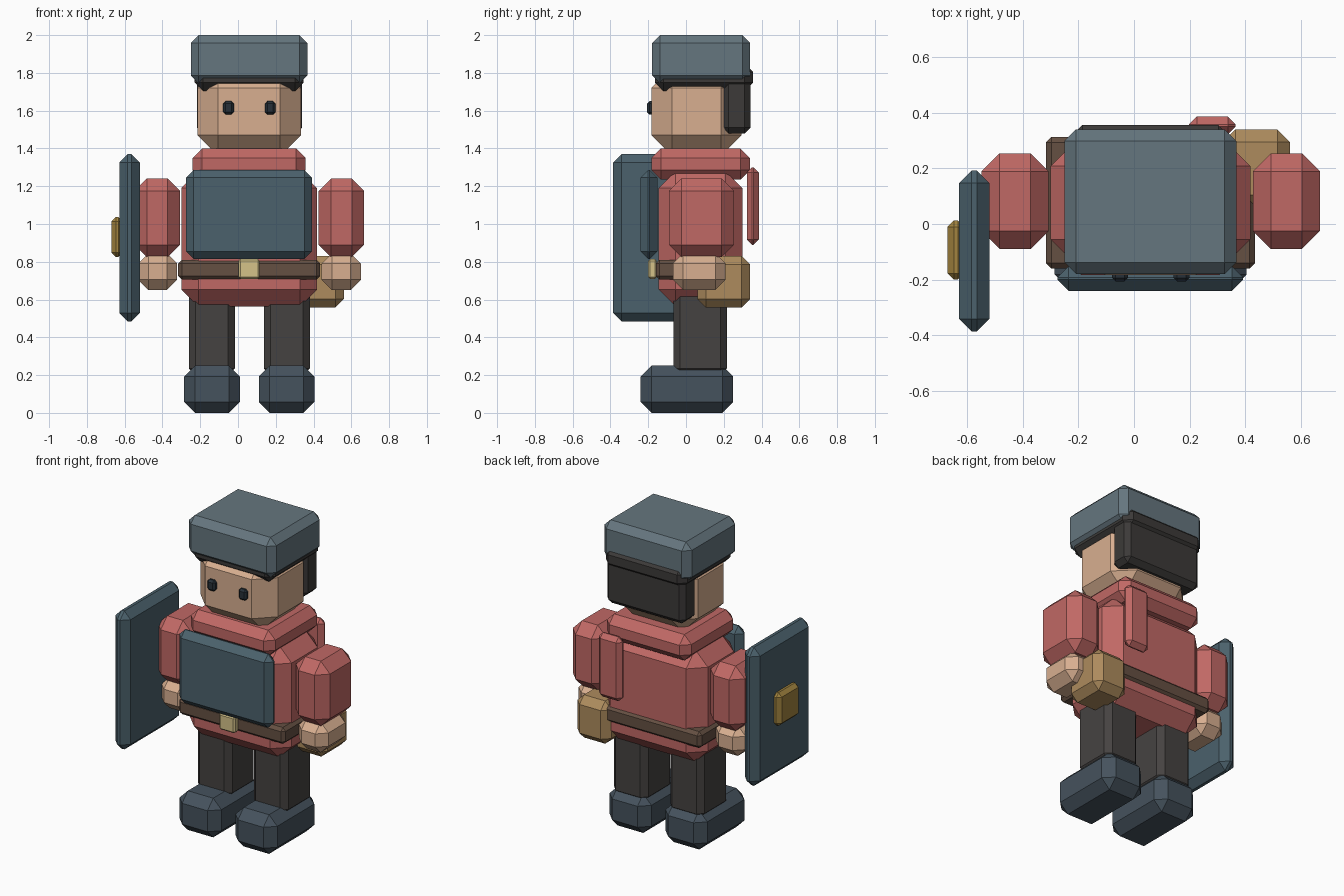
import bpy, bmesh

CX = 0.06  # the figure's own mirror plane; the shield shifts the overall centre


def mat(name, r, g, b):
    m = bpy.data.materials.new(name)
    m.diffuse_color = (r, g, b, 1)
    return m


STEEL = mat("steel", 0.13, 0.18, 0.21)
TEAL = mat("teal", 0.07, 0.12, 0.15)
BOOT = mat("boot_leather", 0.06, 0.085, 0.11)
RED = mat("red_cloth", 0.53, 0.14, 0.13)
SKIN = mat("skin", 0.69, 0.43, 0.28)
DARK = mat("dark_cloth", 0.06, 0.055, 0.053)
HAIR = mat("hair", 0.045, 0.042, 0.04)
EYE = mat("eye", 0.02, 0.03, 0.04)
BELT = mat("belt_leather", 0.13, 0.08, 0.055)
TAN = mat("tan_leather", 0.42, 0.26, 0.11)
GOLD = mat("gold", 0.66, 0.54, 0.25)
BRASS = mat("brass", 0.36, 0.23, 0.05)


def block(name, x, y, z, bevel, material):
    """Chamfered box spanning the given x, y, z ranges."""
    bm = bmesh.new()
    bmesh.ops.create_cube(bm, size=1)
    for v in bm.verts:
        for i, (lo, hi) in enumerate((x, y, z)):
            v.co[i] = lo if v.co[i] < 0 else hi
    bmesh.ops.bevel(bm, geom=bm.edges[:], offset=bevel, segments=1,
                    profile=0.5, affect='EDGES')
    mesh = bpy.data.meshes.new(name)
    bm.to_mesh(mesh)
    bm.free()
    mesh.materials.append(material)
    ob = bpy.data.objects.new(name, mesh)
    bpy.context.collection.objects.link(ob)
    return ob


def pair(name, x, y, z, bevel, material):
    """Block plus its mirror image across the figure's centre."""
    block("right_" + name, x, y, z, bevel, material)
    block("left_" + name, (2 * CX - x[1], 2 * CX - x[0]), y, z, bevel, material)


# Legs and boots
pair("boot", (0.11, 0.405), (-0.24, 0.25), (0, 0.25), 0.058, BOOT)
pair("leg", (0.137, 0.38), (-0.067, 0.217), (0.20, 0.68), 0.035, DARK)

# Torso, collar and chest plate
block("tunic", (-0.30, 0.418), (-0.145, 0.298), (0.563, 1.28), 0.09, RED)
block("collar", (-0.24, 0.357), (-0.183, 0.338), (1.235, 1.40), 0.05, RED)
block("chest_plate", (-0.275, 0.392), (-0.24, -0.152), (0.815, 1.285), 0.04, TEAL)
block("back_strap", (0.198, 0.365), (0.322, 0.386), (0.89, 1.30), 0.028, RED)

# Belt, buckle and pouch
block("belt", (-0.317, 0.435), (-0.16, 0.312), (0.705, 0.81), 0.02, BELT)
block("buckle", (0.003, 0.115), (-0.20, -0.155), (0.71, 0.815), 0.01, GOLD)
block("pouch", (0.32, 0.56), (0.06, 0.34), (0.557, 0.83), 0.045, TAN)

# Arms and hands
pair("arm", (0.427, 0.668), (-0.09, 0.254), (0.825, 1.24), 0.065, RED)
pair("hand", (0.442, 0.65), (-0.07, 0.21), (0.65, 0.845), 0.055, SKIN)

# Head, eyes, hair and hat
block("head", (-0.215, 0.333), (-0.183, 0.295), (1.36, 1.83), 0.11, SKIN)
pair("eye", (0.142, 0.199), (-0.207, -0.165), (1.58, 1.65), 0.013, EYE)
block("hair_cap", (-0.23, 0.348), (-0.165, 0.356), (1.705, 1.85), 0.045, HAIR)
block("back_hair", (-0.218, 0.338), (0.195, 0.341), (1.48, 1.80), 0.03, HAIR)
block("hat", (-0.25, 0.368), (-0.18, 0.34), (1.745, 2.0), 0.042, STEEL)

# Shield with its boss plate
block("shield", (-0.628, -0.52), (-0.386, 0.192), (0.485, 1.37), 0.044, TEAL)
block("shield_plate", (-0.67, -0.61), (-0.20, 0.013), (0.825, 1.037), 0.023, BRASS)
